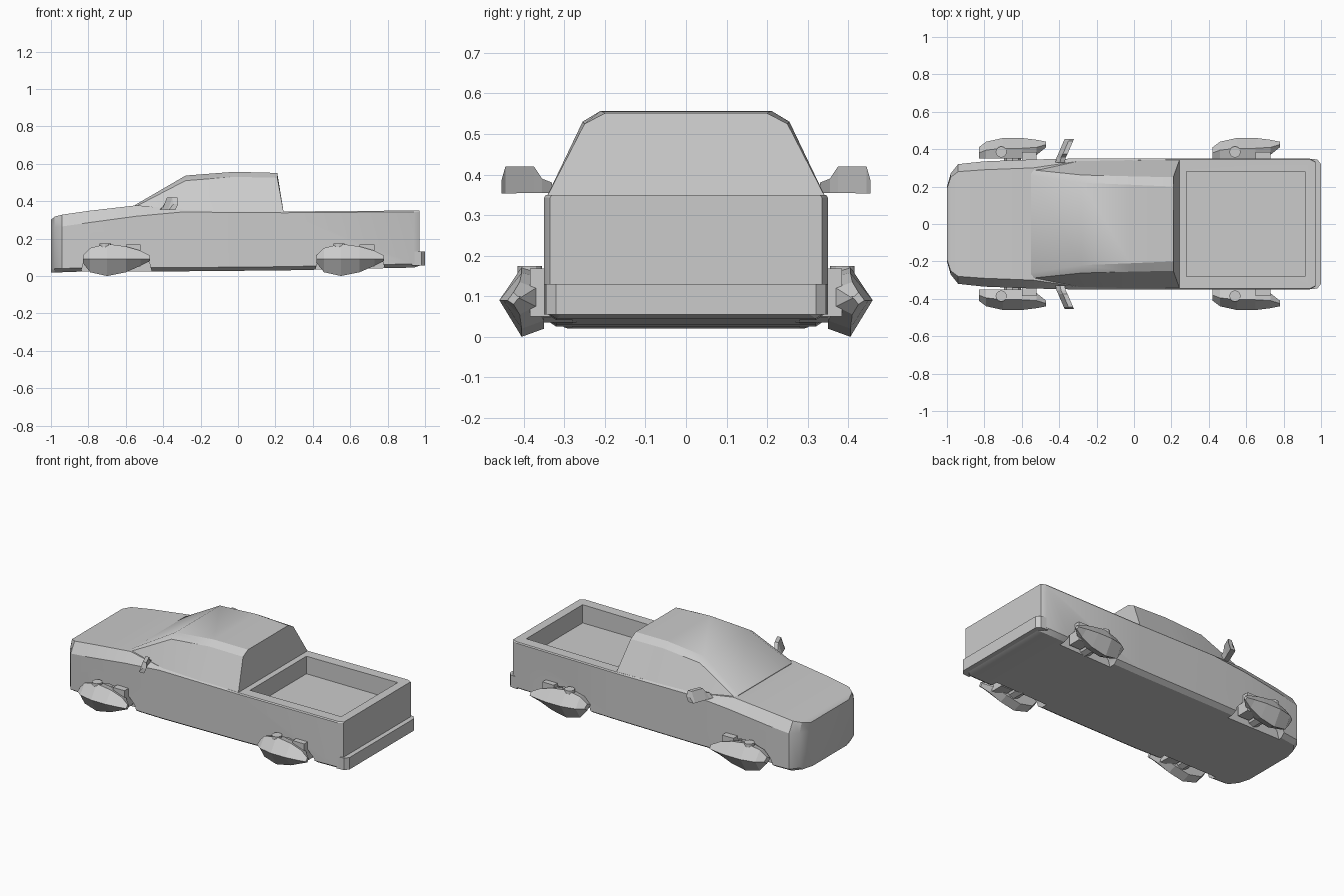
import bpy, bmesh, math
from mathutils import Matrix

old = bpy.data.objects.get("Cube")
if old:
    bpy.data.objects.remove(old, do_unlink=True)

grey = bpy.data.materials.new("plain_grey")
grey.use_nodes = True
grey.diffuse_color = (0.6, 0.6, 0.6, 1)
grey.node_tree.nodes["Principled BSDF"].inputs["Base Color"].default_value = (0.6, 0.6, 0.6, 1)


def finish(name, bm, flip=False):
    bmesh.ops.recalc_face_normals(bm, faces=bm.faces[:])
    if flip:
        bmesh.ops.reverse_faces(bm, faces=bm.faces[:])
    mesh = bpy.data.meshes.new(name)
    bm.to_mesh(mesh)
    bm.free()
    mesh.materials.append(grey)
    ob = bpy.data.objects.new(name, mesh)
    bpy.context.collection.objects.link(ob)
    return ob


def loft(name, rings, flip=False):
    """Skin equal-sized rings of points and cap both ends."""
    bm = bmesh.new()
    rows = [[bm.verts.new(p) for p in ring] for ring in rings]
    n = len(rows[0])
    for a, b in zip(rows, rows[1:]):
        for i in range(n):
            j = (i + 1) % n
            bm.faces.new((a[i], a[j], b[j], b[i]))
    bm.faces.new(rows[0])
    bm.faces.new(rows[-1])
    return finish(name, bm, flip)


def mirrored(half):
    """Close a half section across the centre line."""
    return half + [(x, -y, z) for x, y, z in reversed(half)]


def box(name, x0, x1, y0, y1, z0, z1):
    return loft(name, [[(x, y0, z0), (x, y1, z0), (x, y1, z1), (x, y0, z1)] for x in (x0, x1)])


def drum(name, x, y, z, r, depth, rot=None, sides=12, squash=1):
    bm = bmesh.new()
    m = Matrix.Translation((x, y, z)) @ Matrix.Diagonal((1, 1, squash, 1))
    if rot:
        m = m @ Matrix.Rotation(rot, 4, 'X')
    bmesh.ops.create_cone(bm, cap_ends=True, segments=sides, radius1=r, radius2=r, depth=depth, matrix=m)
    return finish(name, bm)


def cut(ob, cutter):
    mod = ob.modifiers.new("cut", 'BOOLEAN')
    mod.operation = 'DIFFERENCE'
    mod.solver = 'EXACT'
    mod.object = cutter
    select(ob)
    bpy.ops.object.modifier_apply(modifier=mod.name)
    bpy.data.objects.remove(cutter, do_unlink=True)


def select(ob):
    bpy.ops.object.select_all(action='DESELECT')
    ob.select_set(True)
    bpy.context.view_layer.objects.active = ob


def smooth(ob, degrees=28):
    select(ob)
    bpy.ops.object.shade_smooth_by_angle(angle=math.radians(degrees))


# Lower body: x, half width, bottom, shoulder height, top half width, top height
body_sections = [
    (-1.0, .20, .02, .25, .19, .30),
    (-.98, .27, .02, .26, .25, .318),
    (-.94, .32, .02, .265, .28, .328),
    (-.80, .335, .025, .285, .29, .348),
    (-.54, .345, .025, .32, .30, .378),
    (-.30, .35, .025, .342, .335, .355),
    (.25, .35, .03, .338, .345, .345),
    (.94, .35, .045, .343, .345, .35),
    (.97, .335, .055, .343, .33, .35),
]
body = loft("lower_body", [
    mirrored([(x, w - .03, b), (x, w, b + .02), (x, w, s), (x, tw, t)])
    for x, w, b, s, tw, t in body_sections])

# Cargo bed and wheel arches
cut(body, box("bed_cutter", .28, .915, -.28, .28, .235, .6))
for wx in (-.65, .60):
    for side in (1, -1):
        cut(body, drum("arch_cutter", wx, side * .36, .02, .19, .16, math.pi / 2, 16, .72))
smooth(body)

# Cab: base x, upper x, base half width, eave half width and height, roof half width and height
cab_sections = [
    (-.56, -.55, .30, .29, .37, .26, .38),
    (-.30, -.28, .345, .262, .51, .22, .537),
    (-.02, -.02, .348, .255, .53, .21, .557),
    (.245, .21, .348, .25, .525, .20, .551),
]
cab = loft("cab", [
    mirrored([(bx, w, .335), (ux, ew, ez), (ux, rw, rz)])
    for bx, ux, w, ew, ez, rw, rz in cab_sections])
smooth(cab)

# Rear bumper with swept ends
loft("rear_bumper", [
    mirrored([(x, w, z) for x, w in ((.93, .35), (.98, .345), (1.0, .32))])
    for z in (.055, .13)])

# Wheel pods: x offset, lower edge, upper edge, ridge y, inner y
pod_sections = [
    (-.18, .07, .11, .41, .35),
    (-.14, .02, .15, .44, .35),
    (-.05, .0, .172, .46, .35),
    (.05, .02, .158, .46, .35),
    (.13, .055, .135, .45, .37),
    (.18, .08, .11, .44, .41),
]
for wx, label in ((-.65, "front"), (.60, "rear")):
    for s, end in ((1, "near"), (-1, "far")):
        name = label + "_wheel_" + end
        loft(name, [
            [(wx + x, s * i, lo + .02), (wx + x, s * (i + r) / 2, lo), (wx + x, s * r, .09),
             (wx + x, s * (i + r) / 2, hi), (wx + x, s * i, hi - .015)]
            for x, lo, hi, r, i in pod_sections], flip=True)
        drum(name + "_hub", wx - .06, s * .385, .13, .03, .09)
        ys = sorted((s * .30, s * .385))
        box(name + "_bracket", wx + .05, wx + .13, *ys, .05, .168)
        drum(name + "_axle", wx, s * .32, .08, .045, .1, math.pi / 2, 8)

# Door mirrors on short arms
for s, end in ((1, "near"), (-1, "far")):
    stations = [(-.42, .33, .355, .38), (-.415, .355, .355, .39),
                (-.405, .375, .355, .42), (-.375, .445, .353, .42), (-.37, .455, .353, .385)]
    loft("door_mirror_" + end, [
        [(x, s * y, lo), (x + .035, s * y, lo), (x + .05, s * y, hi), (x + .025, s * y, hi)]
        for x, y, lo, hi in stations])
